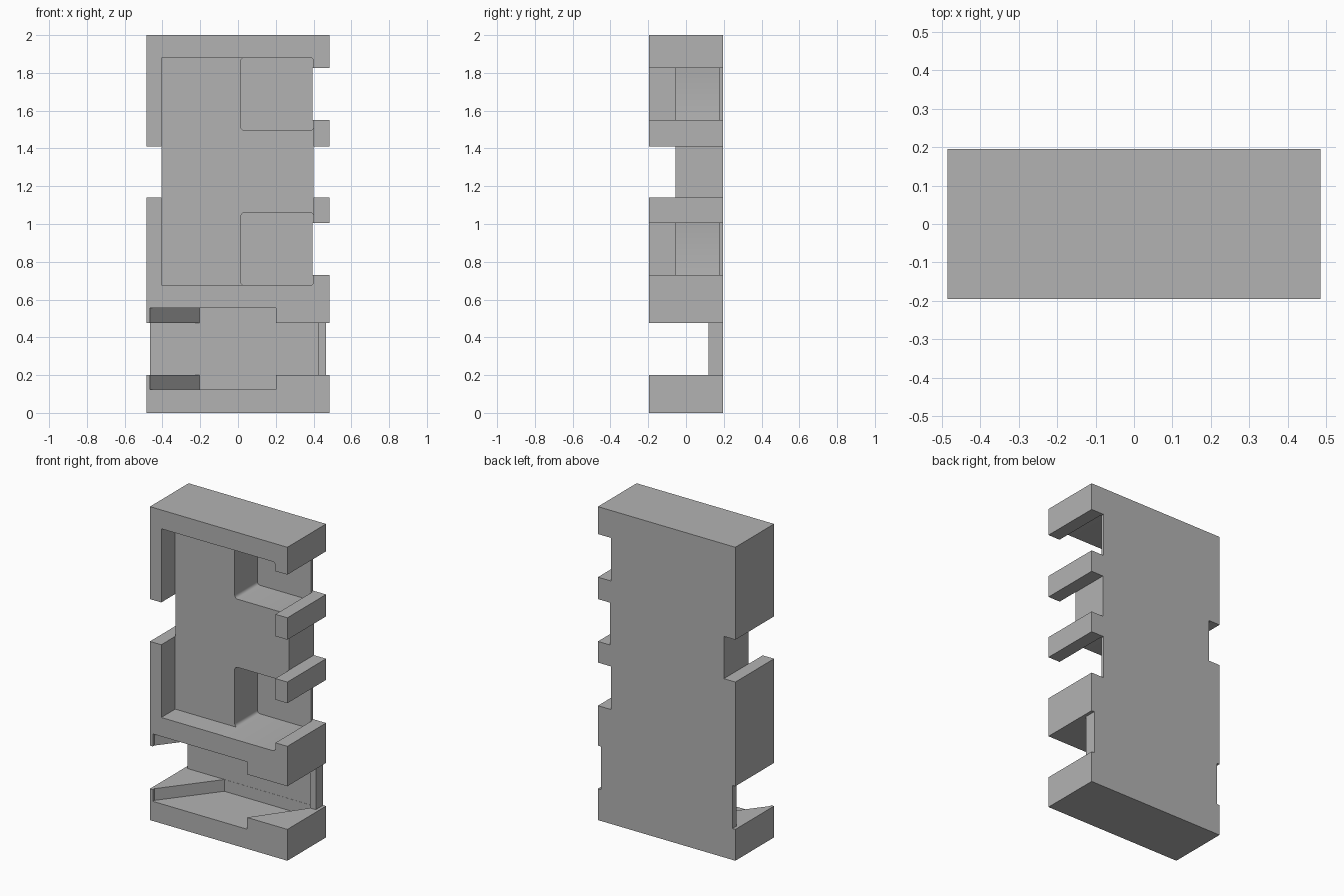
import bpy, bmesh, math
from mathutils import Vector

cube = bpy.data.objects.get("Cube")
if cube:
    bpy.data.objects.remove(cube, do_unlink=True)

grey = bpy.data.materials.new("plain_grey")
grey.use_nodes = True
grey.diffuse_color = (0.45, 0.45, 0.45, 1)
grey.node_tree.nodes["Principled BSDF"].inputs["Base Color"].default_value = grey.diffuse_color

HALF_W, HALF_D, HEIGHT = 0.485, 0.195, 2.0
OUT = 0.6  # any distance beyond the block


def prism(name, outline, start, end, axis):
    """Extrude an outline: axis 'y' takes (x, z) points, axis 'z' takes (x, y)."""
    def place(p, d):
        return Vector((p[0], d, p[1])) if axis == "y" else Vector((p[0], p[1], d))
    bm = bmesh.new()
    face = bm.faces.new([bm.verts.new(place(p, start)) for p in outline])
    side = bmesh.ops.extrude_face_region(bm, geom=[face])["geom"]
    shift = place((0, 0), end - start)
    bmesh.ops.translate(bm, vec=shift, verts=[g for g in side if isinstance(g, bmesh.types.BMVert)])
    bmesh.ops.recalc_face_normals(bm, faces=bm.faces)
    mesh = bpy.data.meshes.new(name)
    bm.to_mesh(mesh)
    bm.free()
    mesh.materials.append(grey)
    obj = bpy.data.objects.new(name, mesh)
    bpy.context.collection.objects.link(obj)
    return obj


def rounded(x0, x1, z0, z1, left, right, steps=4):
    """Rectangle outline with separate corner radii on its two sides."""
    points = []
    corners = [(x0, z0, left, 180), (x1, z0, right, 270), (x1, z1, right, 0), (x0, z1, left, 90)]
    for x, z, r, first in corners:
        if r == 0:
            points.append((x, z))
            continue
        cx = x + r if x == x0 else x - r
        cz = z + r if z == z0 else z - r
        for i in range(steps + 1):
            a = math.radians(first + 90 * i / steps)
            points.append((cx + r * math.cos(a), cz + r * math.sin(a)))
    return points


def slot(name, x0, x1, y0, y1, z0, z1):
    return prism(name, rounded(x0, x1, z0, z1, 0, 0), y0, y1, "y")


body = prism("holder_body", rounded(-HALF_W, HALF_W, 0, HEIGHT, 0, 0), -HALF_D, HALF_D, "y")
cutters = []

# Upper tray and its two deeper pockets
cutters.append(prism("tray_cut", rounded(-0.405, 0.4, 0.676, 1.88, 0, 0.02), -OUT, -0.055, "y"))
for name, z0, z1 in (("lower", 0.675, 1.06), ("upper", 1.495, 1.881)):
    outline = rounded(0.015, 0.401, z0, z1, 0.02, 0.02)
    cutters.append(prism(name + "_pocket_cut", outline, -OUT, 0.175, "y"))

# Slots through the side walls
for z0, z1 in ((0.73, 1.005), (1.55, 1.825)):
    cutters.append(slot("pocket_slot_cut", 0.394, OUT, -OUT, OUT, z0, z1))
cutters.append(slot("left_tray_slot_cut", 0.399, OUT, -OUT, OUT, 1.14, 1.41))
cutters.append(slot("right_tray_slot_cut", -OUT, -0.404, -OUT, OUT, 1.14, 1.41))

# Slanted lower chamber
chamber = [(-0.465, -0.3), (-0.465, -0.18), (-0.205, 0.155),
           (0.45, 0.155), (0.2, -0.195), (0.2, -0.3)]
cutters.append(prism("chamber_cut", chamber, 0.125, 0.555, "z"))

# Open window across the lower chamber, leaving a small left post
window = [(-OUT, -OUT), (OUT, -OUT), (OUT, OUT), (0.465, OUT), (0.465, 0.12),
          (0.425, 0.12), (0.425, 0.156), (-0.465, 0.156), (-0.465, OUT), (-OUT, OUT)]
cutters.append(prism("window_cut", window, 0.2, 0.475, "z"))

# Carve the body, then drop the cutters
bpy.context.view_layer.objects.active = body
for cutter in cutters:
    cutter.hide_render = True
    mod = body.modifiers.new(cutter.name, "BOOLEAN")
    mod.operation, mod.solver, mod.object = "DIFFERENCE", "EXACT", cutter
    bpy.ops.object.modifier_apply(modifier=mod.name)
    bpy.data.objects.remove(cutter, do_unlink=True)

bpy.ops.object.select_all(action="DESELECT")
body.select_set(True)
bpy.ops.object.shade_smooth_by_angle(angle=math.radians(30))
